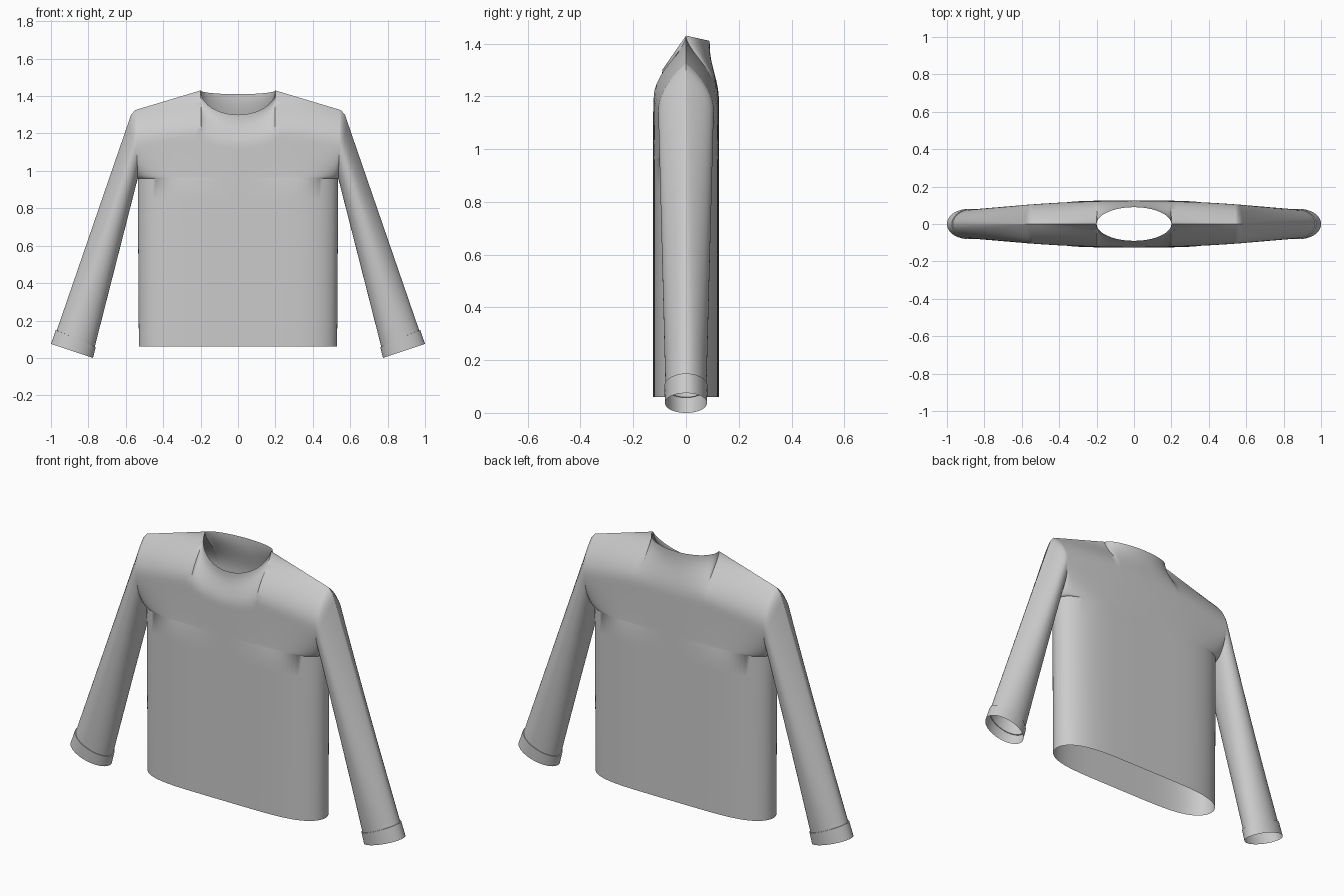
import bpy, bmesh
from math import sin, cos, pi, radians
from mathutils import Vector

if "Cube" in bpy.data.objects:
    bpy.data.objects.remove(bpy.data.objects["Cube"])

NECK, SHOULDER, ROUND = 10, 18, 28     # columns to the neck edge, to the armhole, steps up the armhole
LOW = 8                                # rows between hem and armpit
CUFF_AT = 0.94                         # cuff start along the sleeve


def column(c, back):
    """Top edge of one body column: x, z and depth of the neckline or shoulder ridge."""
    if c <= NECK:
        a = c / NECK * pi / 2
        return 0.2 * sin(a), 1.43 - (0.02 if back else 0.13) * cos(a), 0.09 * cos(a)
    x = 0.2 + 0.35 * sin((c - NECK) / SHOULDER * pi / 2)
    return x, 1.43 - (x - 0.2) * 0.3, 0.0


def body_point(c, r, back):
    """Quarter of the torso: rows run from the hem to the armpit, then up to the top edge."""
    x, ztop, dtop = column(c, back)
    u = min(x / 0.55, 1.0)
    side = 0.125 * max(0.0, 1 - u ** 5) ** 0.5
    if r <= LOW:
        k = r / LOW
        return Vector((u * (0.53 + 0.006 * k), side, 0.06 + 0.90 * k))
    t = (r - LOW) / ROUND * pi
    w = (1 - cos(t)) / 2
    d = side + (0.125 - 0.02 * u * u - side) * sin(min(t, pi / 2))
    if t > pi / 2:
        d = dtop + (d - dtop) * max(0.0, sin(t)) ** (2 + 4 * (1 - u) ** 2)
    return Vector((u * (0.536 + 0.014 * w), d, 0.96 + (ztop - 0.96) * w))


def sleeve_point(j, k, scale):
    """Tube from the armhole (k=0) to the oval wrist opening (k=1)."""
    t = j / ROUND * pi
    start = body_point(NECK + SHOULDER, LOW + j, False)
    if k > 0:                           # rounded shoulder corner
        w = (1 - cos(t)) / 2
        start += Vector((0.016, 0, -0.008)) * w ** 2
    end = Vector((0.8875 - 0.1125 * scale * cos(t), 0.08 * scale * sin(t),
                  0.0375 - 0.0375 * scale * cos(t)))
    return start.lerp(end, k)


def add_grid(bm, point, cols, rows, sx, sy):
    v = [[bm.verts.new(Vector((sx, sy, 1)) * point(i, j)) for j in range(rows + 1)]
         for i in range(cols + 1)]
    for i in range(cols):
        for j in range(rows):
            q = [v[i][j], v[i + 1][j], v[i + 1][j + 1], v[i][j + 1]]
            bm.faces.new(q if sx * sy < 0 else q[::-1])


def finish(bm, name):
    bmesh.ops.remove_doubles(bm, verts=bm.verts, dist=0.0003)
    bmesh.ops.recalc_face_normals(bm, faces=bm.faces)
    me = bpy.data.meshes.new(name)
    bm.to_mesh(me)
    bm.free()
    ob = bpy.data.objects.new(name, me)
    bpy.context.collection.objects.link(ob)
    bpy.ops.object.select_all(action='DESELECT')
    ob.select_set(True)
    bpy.context.view_layer.objects.active = ob
    bpy.ops.object.shade_smooth_by_angle(angle=radians(40))


# Torso and sleeves, one continuous cloth sheet
steps = [0, 0.015] + [0.04 + (CUFF_AT - 0.04) * i / 10 for i in range(11)]
bm = bmesh.new()
for sx in (-1, 1):
    for sy in (-1, 1):
        add_grid(bm, lambda c, r: body_point(c, r, sy > 0), NECK + SHOULDER, LOW + ROUND, sx, sy)
        add_grid(bm, lambda i, j: sleeve_point(j, steps[i], 0.95), len(steps) - 1, ROUND, sx, sy)
finish(bm, "shirt_body_and_sleeves")

# Cuffs, slightly wider than the sleeve ends
cuff_rows = [(CUFF_AT, 0.95), (CUFF_AT, 1.0), (0.97, 1.0), (1.0, 1.0)]
for sx, name in ((-1, "right_cuff"), (1, "left_cuff")):
    bm = bmesh.new()
    for sy in (-1, 1):
        add_grid(bm, lambda i, j: sleeve_point(j, *cuff_rows[i]), 3, ROUND, sx, sy)
    finish(bm, name)
